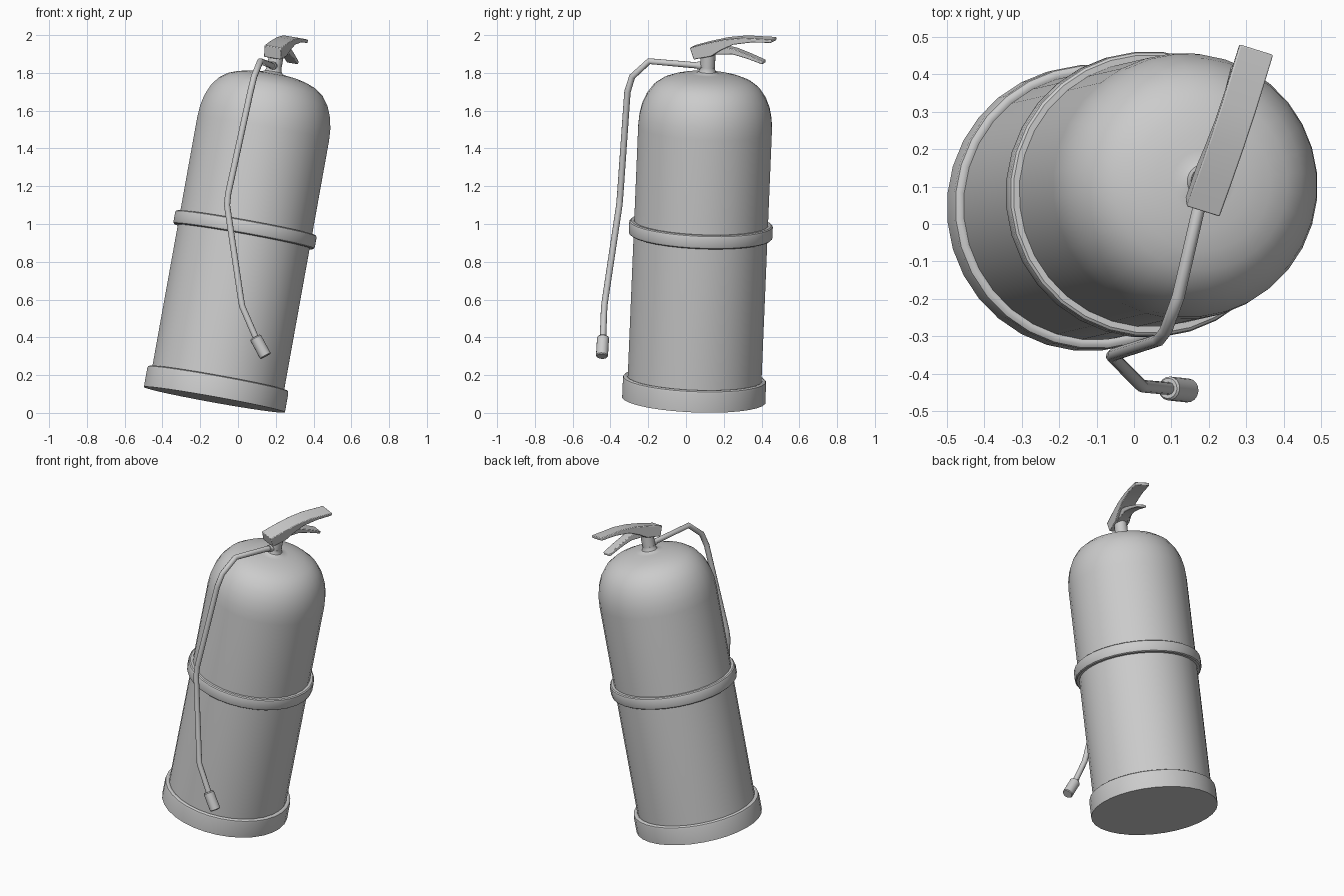
import bpy, bmesh, math
from mathutils import Vector, Matrix

if "Cube" in bpy.data.objects:
    bpy.data.objects.remove(bpy.data.objects["Cube"])

# Tilted frame: w = bottle axis, h = handle direction, s = sideways
base = Vector((-0.125, 0.041, 0.07))
w = Vector((0.177, 0.041, 0.983)).normalized()
h = Vector((0.30, 0.954, 0.0))
h = (h - w * h.dot(w)).normalized()
s = h.cross(w)
FRAME = Matrix.Translation(base) @ Matrix((s, h, w)).transposed().to_4x4()


def finish(name, bm, matrix, angle=35):
    bmesh.ops.remove_doubles(bm, verts=bm.verts, dist=1e-5)
    bmesh.ops.recalc_face_normals(bm, faces=bm.faces)
    me = bpy.data.meshes.new(name)
    bm.to_mesh(me)
    bm.free()
    ob = bpy.data.objects.new(name, me)
    bpy.context.collection.objects.link(ob)
    ob.matrix_world = matrix
    bpy.ops.object.select_all(action='DESELECT')
    ob.select_set(True)
    bpy.context.view_layer.objects.active = ob
    bpy.ops.object.shade_smooth_by_angle(angle=math.radians(angle))
    return ob


def lathe(name, profile, matrix=FRAME, sides=32, closed=False):
    """Spin (radius, height) points around local z."""
    bm = bmesh.new()
    vs = [bm.verts.new((r, 0, z)) for r, z in profile]
    pairs = list(zip(vs, vs[1:])) + ([(vs[-1], vs[0])] if closed else [])
    edges = [bm.edges.new(p) for p in pairs]
    bmesh.ops.spin(bm, geom=vs + edges, cent=(0, 0, 0), axis=(0, 0, 1),
                   angle=math.tau, steps=sides, use_duplicate=False)
    return finish(name, bm, matrix)


def lever(name, profile, half_width):
    """Extrude a side profile (along h, along w) across the width."""
    bm = bmesh.new()
    f = bm.faces.new([bm.verts.new((-half_width, u, t)) for u, t in profile])
    ext = bmesh.ops.extrude_face_region(bm, geom=[f])
    moved = [v for v in ext['geom'] if isinstance(v, bmesh.types.BMVert)]
    bmesh.ops.translate(bm, verts=moved, vec=(2 * half_width, 0, 0))
    ob = finish(name, bm, FRAME, 25)
    bev = ob.modifiers.new("soft_edges", 'BEVEL')
    bev.width = 0.004
    bev.segments = 2
    return ob


# Pressure bottle with domed shoulder
lathe("bottle", [(0, 0.02), (0.356, 0.02), (0.356, 1.46), (0.352, 1.52),
                 (0.339, 1.58), (0.316, 1.635), (0.28, 1.685), (0.235, 1.717),
                 (0.185, 1.736), (0.13, 1.749), (0.085, 1.754), (0.06, 1.757),
                 (0.046, 1.765), (0.04, 1.78), (0.04, 1.79), (0, 1.79)])

# Foot ring and middle band
lathe("foot_ring", [(0, 0), (0.381, 0), (0.381, 0.10), (0.378, 0.111),
                    (0.370, 0.116), (0.36, 0.116), (0.35, 0.11), (0, 0.11)])
lathe("middle_band", [(0.35, 0.878), (0.372, 0.878), (0.379, 0.883),
                      (0.382, 0.892), (0.382, 0.938), (0.379, 0.947),
                      (0.372, 0.952), (0.35, 0.952)], closed=True)

# Valve neck
lathe("valve_neck", [(0, 1.75), (0.039, 1.75), (0.039, 1.868), (0, 1.868)], sides=20)

# Squeeze lever and carrying handle
lever("squeeze_lever", [(-0.09, 1.893), (0.0, 1.925), (0.10, 1.955), (0.20, 1.973),
                        (0.36, 1.979), (0.36, 1.961), (0.25, 1.953), (0.15, 1.932),
                        (0.08, 1.894), (0.03, 1.858), (-0.065, 1.832)], 0.047)
lever("carry_handle", [(0.0, 1.885), (0.07, 1.915), (0.15, 1.905), (0.23, 1.882), (0.31, 1.855),
                       (0.31, 1.838), (0.22, 1.862), (0.14, 1.877), (0.05, 1.868),
                       (0.0, 1.84)], 0.032)

# Hose
path = [(0.195, 0.11, 1.835), (0.17, 0.03, 1.842), (0.118, -0.195, 1.862),
        (0.085, -0.285, 1.78), (0.066, -0.31, 1.70), (-0.052, -0.348, 1.16),
        (-0.058, -0.353, 1.10), (0.013, -0.425, 0.62), (0.022, -0.433, 0.565),
        (0.10, -0.44, 0.385)]
cu = bpy.data.curves.new("hose", 'CURVE')
cu.dimensions = '3D'
cu.bevel_depth = 0.017
cu.bevel_resolution = 3
cu.use_fill_caps = True
sp = cu.splines.new('POLY')
sp.points.add(len(path) - 1)
for p, co in zip(sp.points, path):
    p.co = (*co, 1)
bpy.context.collection.objects.link(bpy.data.objects.new("hose", cu))


def along(a, b):
    d = Vector(b) - Vector(a)
    return Matrix.Translation(a) @ d.to_track_quat('Z', 'Y').to_matrix().to_4x4()


# Nozzle at the hose end and collar where the hose leaves the valve
lathe("nozzle", [(0, 0), (0.027, 0), (0.032, 0.006), (0.032, 0.112), (0.028, 0.117), (0, 0.117)],
      along((0.091, -0.439, 0.402), (0.147, -0.445, 0.298)), 16)
lathe("hose_collar", [(0, 0), (0.022, 0), (0.022, 0.05), (0, 0.05)],
      along((0.195, 0.11, 1.835), (0.17, 0.03, 1.842)), 16)
